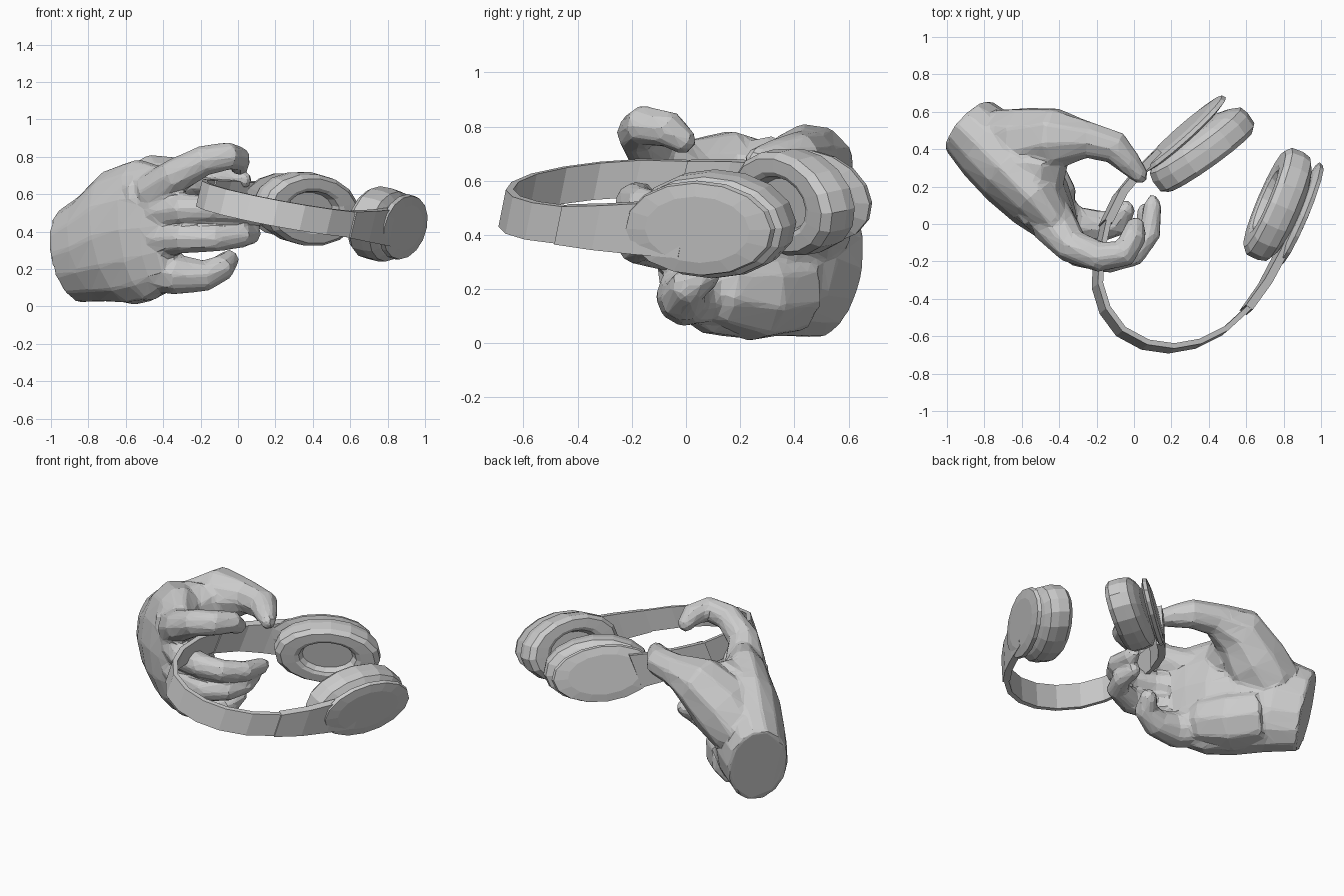
import bpy, bmesh, math
from mathutils import Vector

cube = bpy.data.objects.get("Cube")
if cube:
    bpy.data.objects.remove(cube)

grey = bpy.data.materials.new("plain grey")
grey.use_nodes = True
grey.diffuse_color = (0.6, 0.6, 0.6, 1)
grey.node_tree.nodes["Principled BSDF"].inputs["Base Color"].default_value = (0.6, 0.6, 0.6, 1)
UP = Vector((0, 0, 1))


def make_object(name, bm):
    bmesh.ops.recalc_face_normals(bm, faces=bm.faces)
    mesh = bpy.data.meshes.new(name)
    bm.to_mesh(mesh)
    bm.free()
    mesh.materials.append(grey)
    ob = bpy.data.objects.new(name, mesh)
    bpy.context.collection.objects.link(ob)
    return ob


def skin(bm, rings):
    """Bridge equal rings of points and cap both ends."""
    loops = [[bm.verts.new(p) for p in ring] for ring in rings]
    n = len(loops[0])
    for a, b in zip(loops, loops[1:]):
        for i in range(n):
            j = (i + 1) % n
            bm.faces.new((a[i], a[j], b[j], b[i]))
    bm.faces.new(loops[0])
    bm.faces.new(loops[-1])


def sweep(bm, path, section):
    """Carry a section (side, up) along path; each path row is (point, width, height)."""
    rings = []
    for k, (p, w, h) in enumerate(path):
        t = (path[min(k + 1, len(path) - 1)][0] - path[max(k - 1, 0)][0]).normalized()
        side = t.cross(UP).normalized()
        up = side.cross(t)
        rings.append([p + side * (w * a) + up * (h * b) for a, b in section])
    skin(bm, rings)


def circle(n):
    return [(math.cos(i * math.tau / n), math.sin(i * math.tau / n)) for i in range(n)]


# Hand: palm, heel, thumb web, thumb and fingers are separate lofts, fused into one skin
palm = [(-.885, .525, .27, .18, .26), (-.76, .41, .31, .21, .3), (-.63, .27, .37, .21, .37),
        (-.5, .12, .41, .18, .385), (-.42, .01, .42, .13, .34), (-.36, -.07, .42, .08, .27)]
digits = {
    "heel": [(-.66, .38, .21, .18), (-.53, .25, .19, .185), (-.43, .11, .21, .15)],
    "thumb": [(-.7, .43, .42, .19), (-.56, .43, .54, .2), (-.41, .46, .665, .165), (-.24, .45, .69, .1),
              (-.1, .41, .69, .09), (-.03, .33, .685, .07), (.04, .25, .675, .045)],
    "web": [(-.48, .03, .6, .12), (-.54, .18, .58, .165), (-.52, .34, .6, .17)],
    "index": [(-.44, .02, .6, .13), (-.33, -.12, .70, .095), (-.18, -.175, .78, .083),
              (-.05, -.155, .805, .076), (.0, -.06, .79, .07), (.01, .0, .74, .05)],
    "middle": [(-.42, -.02, .5, .1), (-.29, -.15, .52, .085), (-.13, -.19, .52, .075),
               (0, -.16, .51, .068), (.085, -.05, .49, .06), (.1, .1, .47, .05), (.1, .14, .47, .03)],
    "ring": [(-.42, -.02, .36, .1), (-.29, -.14, .365, .083), (-.12, -.18, .365, .075),
             (.02, -.13, .38, .067), (.066, -.03, .39, .06), (.06, .08, .40, .045)],
    "little": [(-.46, .09, .21, .14), (-.32, -.01, .17, .11), (-.17, -.01, .165, .085),
               (-.08, .01, .21, .072), (-.04, .09, .26, .05)],
}
bm = bmesh.new()
sweep(bm, [(Vector(r[:3]), r[3], r[4]) for r in palm], circle(14))
for rows in digits.values():
    path = [(Vector(r[:3]), r[3], r[3]) for r in rows]
    # rounded fingertip
    tip, before = path[-1][0], path[-2][0]
    path.append((tip + (tip - before).normalized() * path[-1][1] * .6, path[-1][1] * .5, path[-1][1] * .5))
    sweep(bm, path, circle(9))
hand = make_object("hand", bm)
fuse = hand.modifiers.new("fuse", 'REMESH')
fuse.mode = 'VOXEL'
fuse.voxel_size = .015
soften = hand.modifiers.new("soften", 'SMOOTH')
soften.factor = .5
soften.iterations = 4
facet = hand.modifiers.new("facet", 'DECIMATE')
facet.ratio = .06


def tilt(ob, lean_x=.19, lean_y=-.076):
    """Slope the headset down to its left and up to the back, and lean its walls."""
    for v in ob.data.vertices:
        x, y, z = v.co
        v.co = (x + lean_x * z, y + lean_y * z, z + .588 - .19 * x + .076 * y)


# Headband strap, sinking a little toward the right cup
SLAB = [(-1, -1), (1, -1), (1, 1), (-1, 1)]
arc = [Vector(p) for p in (
    (.12, .37, -.035), (.03, .28, -.03), (-.07, .16, -.02), (-.15, 0, -.01), (-.19, -.18, 0),
    (-.195, -.33, 0), (-.155, -.46, 0), (-.07, -.575, 0), (.06, -.645, 0), (.2, -.665, 0),
    (.34, -.64, 0), (.48, -.57, 0), (.6, -.46, 0), (.7, -.32, 0), (.78, -.17, 0), (.86, 0, 0))]
bm = bmesh.new()
sweep(bm, [(p, .014, .068) for p in arc], SLAB)
tilt(make_object("headband", bm), .24, .2)

# Sleeves where the strap meets each cup, flaring toward the plate
for name, pts in (("left_sleeve", arc[-4:]), ("right_sleeve", arc[3::-1])):
    bm = bmesh.new()
    sweep(bm, [(p, .022, .07 + .012 * k) for k, p in enumerate(pts)], SLAB)
    tilt(make_object(name, bm), .24, .2)


def oval(name, centre, angle, length, height, profile):
    """Oval lathe: profile rows are (scale, depth), depth along the outward normal."""
    u = Vector((math.cos(angle), math.sin(angle), 0))
    out = u.cross(UP)
    rings = [[Vector(centre) + u * (length * s * a) + UP * (height * s * b) + out * d
              for a, b in circle(16)] for s, d in profile]
    bm = bmesh.new()
    skin(bm, rings)
    tilt(make_object(name, bm))


# Pad recess, pad, shell and a tapering back that reaches the plate
CUP = [(.48, -.04), (.55, -.075), (.64, -.085), (.9, -.082), (1, -.055), (1.01, .01), (.97, .055),
       (.82, .08), (.6, .1)]
PLATE = [(.8, -.025), (1, -.01), (.97, .012), (.7, .022)]

oval("left_ear_cup", (.775, .1, -.01), math.radians(67), .31, .193, CUP)
oval("left_cup_plate", (.885, .05, 0), math.radians(67), .3, .175, PLATE)
oval("right_ear_cup", (.365, .4, -.025), math.radians(216), .31, .19, CUP)
oval("right_cup_plate", (.26, .475, -.03), math.radians(222), .31, .17, PLATE)
